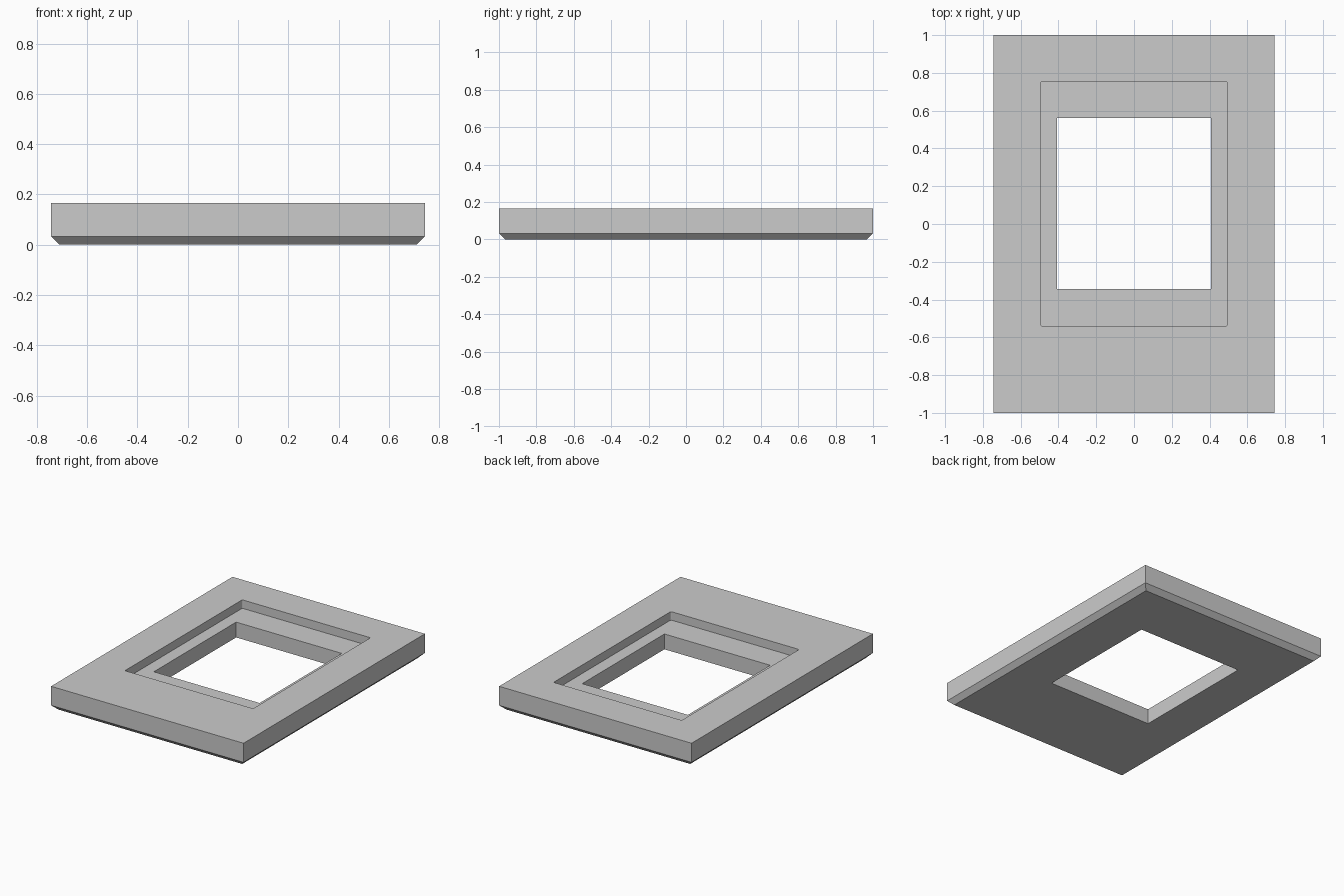
import bpy
import bmesh

cube = bpy.data.objects.get("Cube")
if cube:
    bpy.data.objects.remove(cube, do_unlink=True)

grey = bpy.data.materials.new("plain grey")
grey.use_nodes = True
colour = (0.6, 0.6, 0.6, 1)
grey.diffuse_color = colour
grey.node_tree.nodes["Principled BSDF"].inputs["Base Color"].default_value = colour

HEIGHT, CHAMFER, FLOOR = 0.166, 0.033, 0.107
HALF_X = 0.743
hole = (0.408, -0.345, 0.562)      # half width, front, back
recess = (0.495, -0.54, 0.754)
bottom = (HALF_X - CHAMFER, CHAMFER - 1, 1 - CHAMFER)
outer = (HALF_X, -1, 1)

bm = bmesh.new()


def ring(rect, z):
    """Four corner vertices of a rectangle at height z."""
    x, front, back = rect
    return [bm.verts.new((px, py, z)) for px, py in
            ((-x, front), (x, front), (x, back), (-x, back))]


# Closed section: underside, chamfer, sides, rim, recess, ledge, window
rings = [ring(bottom, 0), ring(outer, CHAMFER), ring(outer, HEIGHT),
         ring(recess, HEIGHT), ring(recess, FLOOR), ring(hole, FLOOR), ring(hole, 0)]
for a, b in zip(rings, rings[1:] + rings[:1]):
    for i in range(4):
        j = (i + 1) % 4
        bm.faces.new((a[i], a[j], b[j], b[i]))

# Slightly rounded vertical corners in the recess
corners = [bm.edges.get((a, b)) for a, b in zip(rings[3], rings[4])]
bmesh.ops.bevel(bm, geom=corners, offset=0.01, segments=4, profile=0.5, affect='EDGES')
bmesh.ops.recalc_face_normals(bm, faces=bm.faces)

mesh = bpy.data.meshes.new("frame_plate")
bm.to_mesh(mesh)
bm.free()
mesh.materials.append(grey)
plate = bpy.data.objects.new("frame_plate", mesh)
bpy.context.collection.objects.link(plate)
